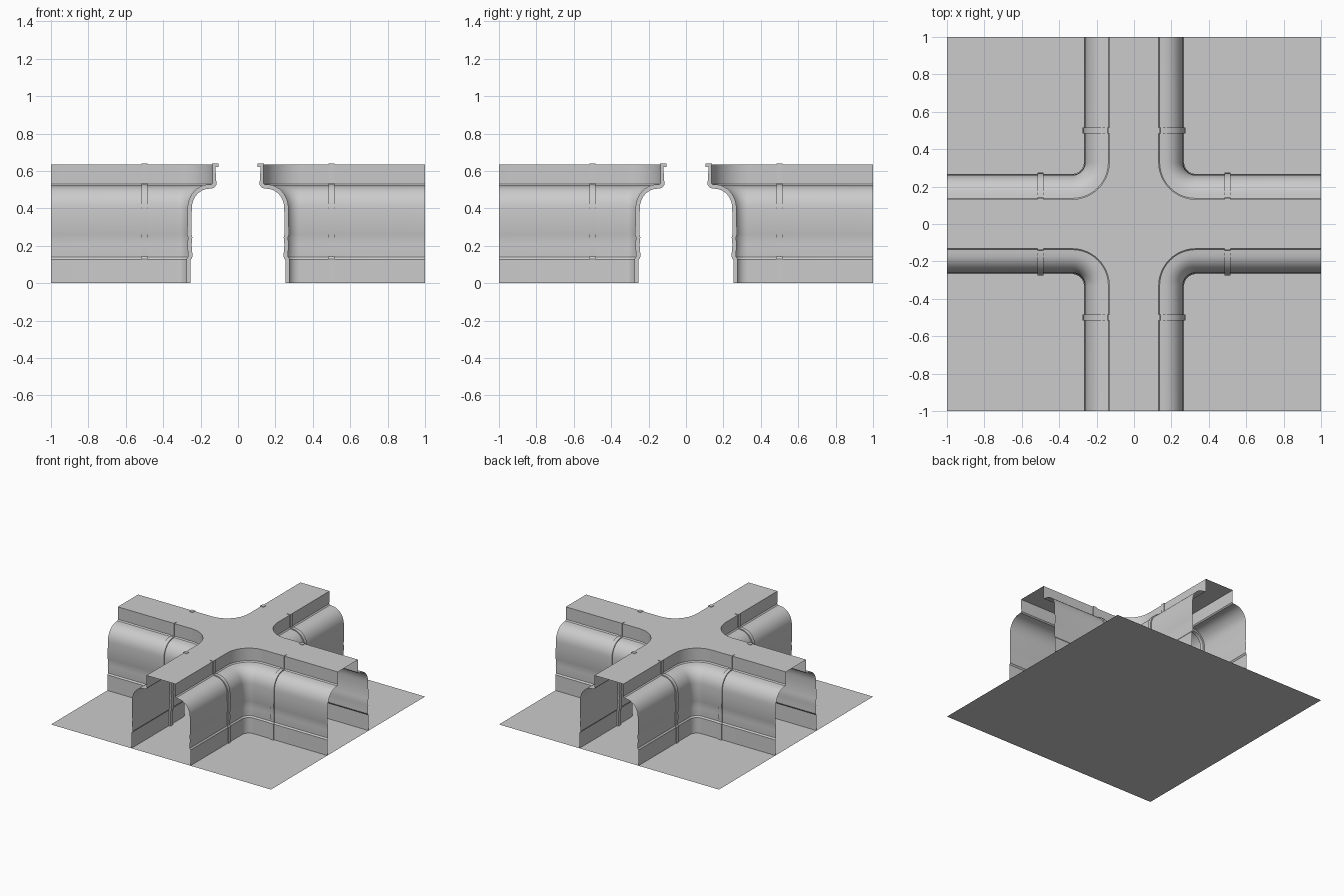
import bpy, bmesh, math
from mathutils import Vector

if "Cube" in bpy.data.objects:
    bpy.data.objects.remove(bpy.data.objects["Cube"])

CENTRE = 0.33      # centre of every rounded inner corner
ROOF_Z = 0.635
ROOF_HALF = 0.132

# Wall cross-section: (distance from corridor axis, height), with shallow grooves and a vaulted shoulder
profile = [(0.268, 0), (0.268, 0.128), (0.259, 0.14), (0.259, 0.155), (0.263, 0.205),
           (0.259, 0.245), (0.264, 0.26), (0.262, 0.40)]
profile += [(0.155 + 0.107 * math.cos(a), 0.40 + 0.12 * math.sin(a))
            for a in [math.radians(90 * i / 8) for i in range(1, 9)]]
profile += [(0.137, 0.522), (0.129, 0.531), (ROOF_HALF, ROOF_Z)]


def plan_path(d, steps=12):
    """Plan line at distance d from both axes, turning concentrically at the corner."""
    r = CENTRE - d
    arc = [(CENTRE - r * math.sin(a), CENTRE - r * math.cos(a))
           for a in [math.pi / 2 * i / steps for i in range(steps + 1)]]
    return [(1, d)] + arc + [(d, 1)]


def finish(name, bm, mirror=True, recalc=False):
    if recalc:
        bmesh.ops.recalc_face_normals(bm, faces=bm.faces)
    mesh = bpy.data.meshes.new(name)
    bm.to_mesh(mesh)
    bm.free()
    ob = bpy.data.objects.new(name, mesh)
    bpy.context.collection.objects.link(ob)
    bpy.ops.object.select_all(action='DESELECT')
    ob.select_set(True)
    bpy.context.view_layer.objects.active = ob
    bpy.ops.object.shade_smooth_by_angle(angle=math.radians(35))
    if mirror:
        mod = ob.modifiers.new("four_quadrants", 'MIRROR')
        mod.use_axis = (True, True, False)
        mod.merge_threshold = 0.0001
    return ob


# Floor
bm = bmesh.new()
bmesh.ops.create_grid(bm, x_segments=1, y_segments=1, size=1)
finish("floor", bm, mirror=False)

# Walls: profile swept round one quadrant
bm = bmesh.new()
rows = [[bm.verts.new((x, y, z)) for x, y in plan_path(d)] for d, z in profile]
for low, high in zip(rows, rows[1:]):
    for i in range(len(low) - 1):
        bm.faces.new((low[i], low[i + 1], high[i + 1], high[i]))
finish("corridor_walls", bm)

# Roof: quarter of the cross
bm = bmesh.new()
outline = [(0, 0), (1, 0)] + plan_path(ROOF_HALF) + [(0, 1)]
bm.faces.new([bm.verts.new((x, y, ROOF_Z)) for x, y in outline])
finish("roof", bm)


def offset(points, amount):
    """Shift a profile sideways with mitred joints."""
    pts = [Vector(p) for p in points]
    dirs = [(b - a).normalized() for a, b in zip(pts, pts[1:])]
    out = []
    for i, p in enumerate(pts):
        t = (dirs[max(i - 1, 0)] + dirs[min(i, len(dirs) - 1)]).normalized()
        q = p + Vector((t.y, -t.x)) * amount
        out.append((q.x, min(max(q.y, 0), 0.639)))
    return out


# Ribs: frames wrapping the wall on each arm, ending in a small lip at the roof
rib_line = profile + [(0.105, ROOF_Z)]
outer, inner = offset(rib_line, 0.008), offset(rib_line, -0.015)
bm = bmesh.new()
for swap in (False, True):
    sections = []
    for o, n in zip(outer, inner):
        corners = [(0.485, *o), (0.515, *o), (0.515, *n), (0.485, *n)]
        sections.append([bm.verts.new((y, x, z) if swap else (x, y, z)) for x, y, z in corners])
    for a, b in zip(sections, sections[1:]):
        for k in range(4):
            bm.faces.new((a[k], a[(k + 1) % 4], b[(k + 1) % 4], b[k]))
    bm.faces.new(sections[0])
    bm.faces.new(sections[-1])
finish("wall_ribs", bm, recalc=True)
